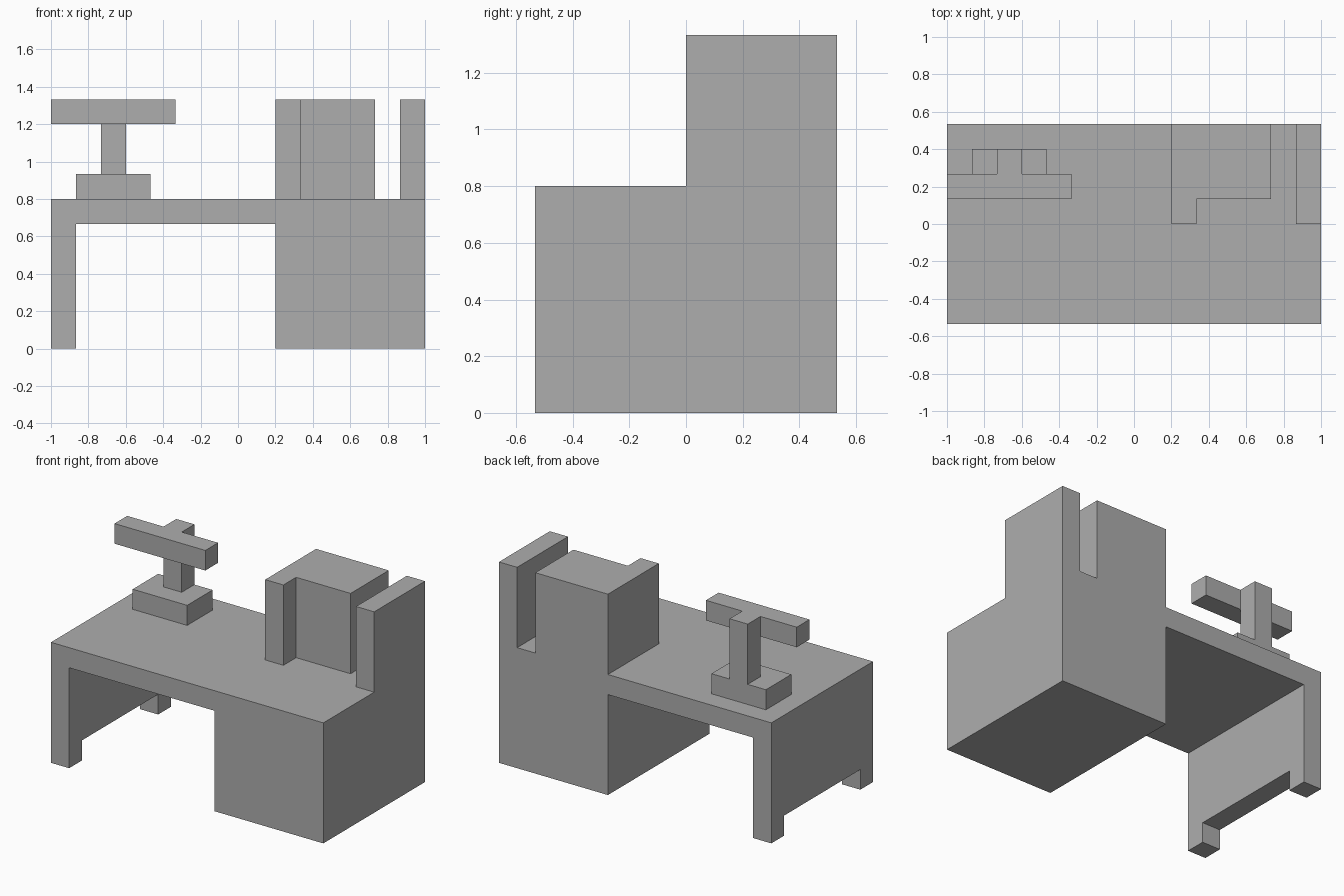
import bpy
import bmesh
from mathutils import Vector

cube = bpy.data.objects.get("Cube")
if cube:
    bpy.data.objects.remove(cube, do_unlink=True)

# The model sits on a square grid: 15 wide, 8 deep, 10 high
UNIT = 2 / 15
ORIGIN = Vector((7.5, 4, 0))

grey = bpy.data.materials.new("plain grey")
grey.use_nodes = True
COLOUR = (0.42, 0.42, 0.42, 1)
grey.diffuse_color = COLOUR
grey.node_tree.nodes["Principled BSDF"].inputs["Base Color"].default_value = COLOUR


def prism(name, axis, profile, start, end):
    """Extrude a profile (grid units) along axis from start to end."""
    def place(point, depth):
        co = list(point)
        co.insert("xyz".index(axis), depth)
        return (Vector(co) - ORIGIN) * UNIT

    bm = bmesh.new()
    face = bm.faces.new([bm.verts.new(place(p, start)) for p in profile])
    moved = bmesh.ops.extrude_face_region(bm, geom=[face], use_keep_orig=True)
    verts = [g for g in moved["geom"] if isinstance(g, bmesh.types.BMVert)]
    step = Vector((0, 0, 0))
    step["xyz".index(axis)] = (end - start) * UNIT
    bmesh.ops.translate(bm, verts=verts, vec=step)
    bmesh.ops.recalc_face_normals(bm, faces=bm.faces)
    mesh = bpy.data.meshes.new(name)
    bm.to_mesh(mesh)
    bm.free()
    mesh.materials.append(grey)
    obj = bpy.data.objects.new(name, mesh)
    bpy.context.collection.objects.link(obj)
    return obj


def box(name, x, y, z):
    return prism(name, "z", [(x[0], y[0]), (x[1], y[0]), (x[1], y[1]), (x[0], y[1])], *z)


# Desk top in one piece with the solid cabinet
prism("desk_top_and_cabinet", "y",
      [(0, 5), (9, 5), (9, 0), (15, 0), (15, 6), (0, 6)], 0, 8)

# Side panel ending in two short feet
prism("side_panel", "x",
      [(0, 0), (1, 0), (1, 1), (7, 1), (7, 0), (8, 0), (8, 5), (0, 5)], 0, 1)

# Upper cupboard with a projecting edge, and the separate end wall
prism("upper_cupboard", "z",
      [(9, 4), (10, 4), (10, 5), (13, 5), (13, 8), (9, 8)], 6, 10)
box("end_wall", (14, 15), (4, 8), (6, 10))

# Stand with a crossbar in front of its post
box("stand_base", (1, 4), (5, 7), (6, 7))
box("stand_post", (2, 3), (6, 7), (7, 10))
box("stand_crossbar", (0, 5), (5, 6), (9, 10))
